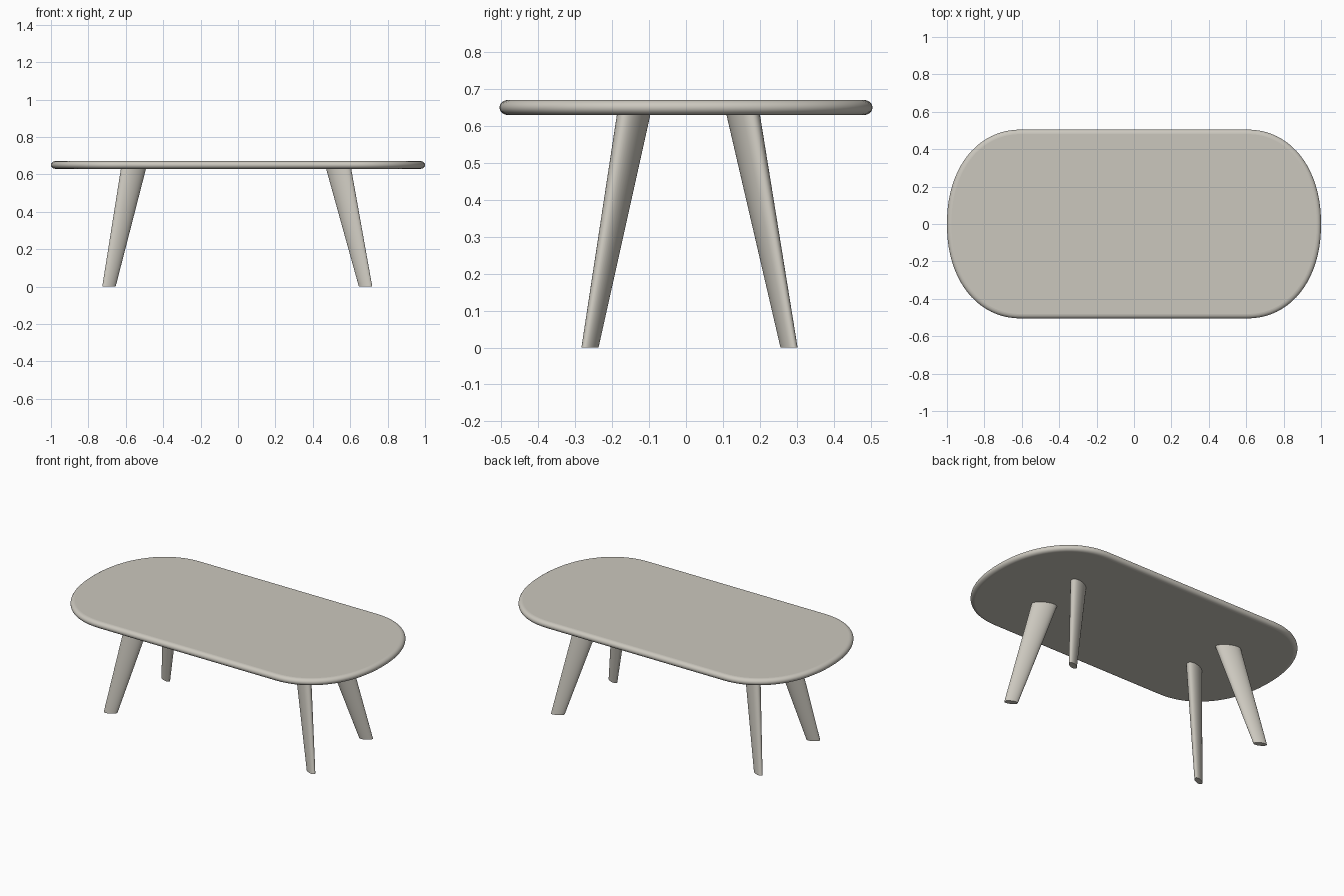
import bpy, bmesh, math

if "Cube" in bpy.data.objects:
    bpy.data.objects.remove(bpy.data.objects["Cube"])

mat = bpy.data.materials.new("warm grey")
mat.diffuse_color = (0.60, 0.575, 0.515, 1)
mat.use_nodes = True
mat.node_tree.nodes["Principled BSDF"].inputs["Base Color"].default_value = mat.diffuse_color


def loft(name, rings):
    """Skin closed rings of points, cap both ends, shade smooth by angle."""
    bm = bmesh.new()
    loops = [[bm.verts.new(p) for p in ring] for ring in rings]
    n = len(loops[0])
    for a, b in zip(loops, loops[1:]):
        for i in range(n):
            j = (i + 1) % n
            bm.faces.new((a[i], a[j], b[j], b[i])).smooth = True
    caps = [bm.faces.new(loops[0][::-1]), bm.faces.new(loops[-1])]
    bmesh.ops.recalc_face_normals(bm, faces=bm.faces)
    me = bpy.data.meshes.new(name)
    bm.to_mesh(me)
    bm.free()
    me.materials.append(mat)
    ob = bpy.data.objects.new(name, me)
    bpy.context.collection.objects.link(ob)
    bpy.ops.object.select_all(action='DESELECT')
    ob.select_set(True)
    bpy.context.view_layer.objects.active = ob
    bpy.ops.object.shade_smooth_by_angle(angle=math.radians(40))
    me.polygons[-1].use_smooth = False
    me.polygons[-2].use_smooth = False
    return ob


def outline(inset, z, half=40, power=2.15):
    """Two superelliptic ends joined by straight sides."""
    pts = []
    for side in (1, -1):
        for k in range(half + 1):
            t = -math.pi / 2 + math.pi * k / half
            c, s = max(math.cos(t), 0), math.sin(t)
            u = c ** (2 / power)
            v = math.copysign(abs(s) ** (2 / power), s)
            pts.append((side * (0.6 + (0.4 - inset) * u), side * (0.505 - inset) * v, z))
    return pts


# Table top with a rounded edge
steps = 12
angles = [-math.pi / 2 + math.pi * i / steps for i in range(steps + 1)]
loft("table_top", [outline(0.024 * (1 - math.cos(a)), 0.65 + 0.0205 * math.sin(a)) for a in angles])


def leg_ring(cx, cy, z, a, b, phi, n=40):
    """Elliptical section with its long axis turned by phi."""
    c, s = math.cos(phi), math.sin(phi)
    ring = []
    for k in range(n):
        t = 2 * math.pi * k / n
        u, v = a * math.cos(t), b * math.sin(t)
        ring.append((cx + u * c - v * s, cy + u * s + v * c, z))
    return ring


# Four splayed, tapered legs: (top, foot) centres per side
xs = {"left": (-0.558, -0.690), "right": (0.537, 0.682)}
ys = {"front": (-0.141, -0.260), "back": (0.154, 0.279)}
for xn, (xt, xf) in xs.items():
    for yn, (yt, yf) in ys.items():
        phi = math.radians(26) * math.copysign(1, xf * yf)
        loft(f"{yn}_{xn}_leg", [
            leg_ring(xf, yf, 0.0, 0.039, 0.0175, phi),
            leg_ring(xt, yt, 0.635, 0.073, 0.036, phi),
        ])
